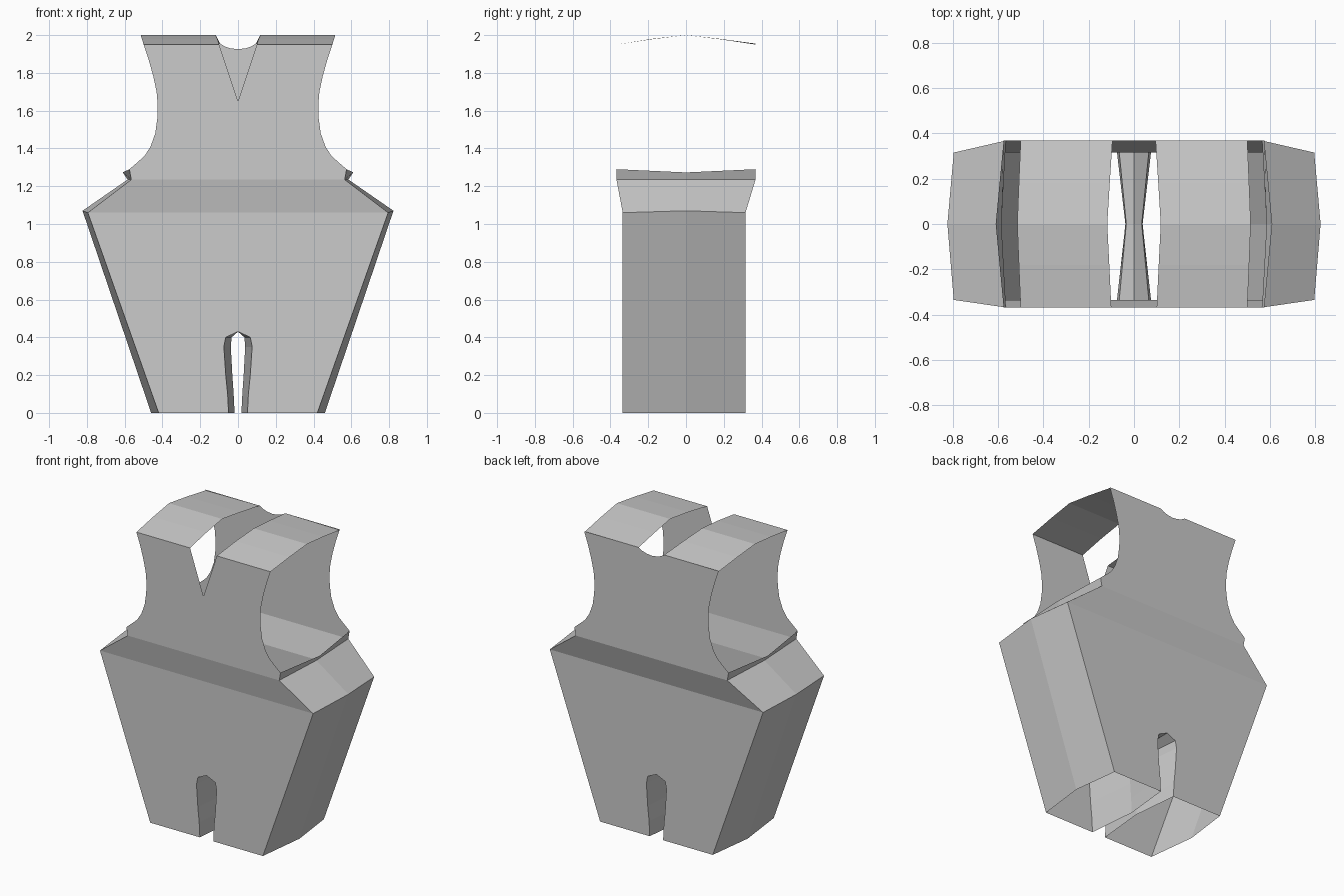
import bpy, bmesh
from mathutils import Vector

if "Cube" in bpy.data.objects:
    bpy.data.objects.remove(bpy.data.objects["Cube"])


def lerp_table(table, t):
    for (a, va), (b, vb) in zip(table, table[1:]):
        if t <= b:
            return va + (vb - va) * max(0, t - a) / (b - a)
    return table[-1][1]


def sheet(name, rows, outward):
    """Skin rows of points on the +x half, face them outward, mirror across x."""
    bm = bmesh.new()
    grid = [[bm.verts.new(p) for p in row] for row in rows]
    for a, b in zip(grid, grid[1:]):
        for i in range(len(a) - 1):
            bm.faces.new((a[i], a[i + 1], b[i + 1], b[i]))
    bm.normal_update()
    total = sum((f.normal * f.calc_area() for f in bm.faces), Vector())
    if total.dot(Vector(outward)) < 0:
        bmesh.ops.reverse_faces(bm, faces=bm.faces[:])
    me = bpy.data.meshes.new(name)
    bm.to_mesh(me)
    bm.free()
    ob = bpy.data.objects.new(name, me)
    bpy.context.collection.objects.link(ob)
    m = ob.modifiers.new("Mirror", 'MIRROR')
    m.use_clip = True
    m.merge_threshold = 0.0005


# half-widths of the panels by height: side seam then armhole
OUTER = [(0, .42), (1.06, .795), (1.235, .565), (1.29, .575), (1.32, .54), (1.36, .495),
         (1.41, .463), (1.48, .438), (1.56, .427), (1.63, .425), (1.70, .431),
         (1.78, .448), (1.87, .473), (1.95, .50)]
# leg slot half-width, at the panels
SLOT = [(0, .05), (.1, .055), (.2, .065), (.35, .075), (.40, .065), (.43, 0)]
FRONT_NECK = [(1.65, 0), (1.95, .10)]
BACK_NECK = [(1.925, 0), (1.93, .04), (1.94, .07), (1.955, .095)]
FRONT_Y = [(0, -.335), (1.06, -.335), (1.235, -.368), (2, -.368)]
BACK_Y = [(0, .315), (1.06, .315), (1.235, .368), (2, .368)]


# front and back panels
def panel(name, depth, neck, outward):
    zs = sorted({z for t in (OUTER, SLOT, neck) for z, _ in t})
    rows = []
    for z in zs:
        x0 = lerp_table(SLOT, z) if z < .43 else lerp_table(neck, z)
        rows.append([(x0, lerp_table(depth, z), z),
                     (lerp_table(OUTER, z), lerp_table(depth, z), z)])
    sheet(name, rows, outward)


panel("front_panel", FRONT_Y, FRONT_NECK, (0, -1, 0))
panel("back_panel", BACK_Y, BACK_NECK, (0, 1, 0))

# side gussets with a ridge along the middle, ending in the armhole cuff
side = []
for z, ridge_x, ridge_z in [(0, .46, 0), (1.06, .823, 1.07),
                            (1.235, .585, 1.235), (1.29, .61, 1.273)]:
    x = lerp_table(OUTER, z)
    side.append([(x, lerp_table(FRONT_Y, z), z), (ridge_x, 0, ridge_z),
                 (x, lerp_table(BACK_Y, z), z)])
sheet("side_gusset", side, (1, 0, 0))

# inner leg walls, pinched along the middle
inner = []
for (z, x), ridge_x in zip(SLOT, (.018, .023, .030, .038, .034, 0)):
    inner.append([(x, -.335, z), (ridge_x, 0, z), (x, .315, z)])
sheet("inner_leg", inner, (-1, 0, 0))

# shoulder straps, peaked along the middle
strap = [[(.10, -.368, 1.95), (.50, -.368, 1.95)],
         [(.109, -.18, 1.98), (.508, -.18, 1.978)],
         [(.118, 0, 2.0), (.515, 0, 2.0)],
         [(.107, .18, 1.98), (.508, .18, 1.978)],
         [(.095, .368, 1.955), (.50, .368, 1.95)]]
sheet("shoulder_strap", strap, (0, 0, 1))
